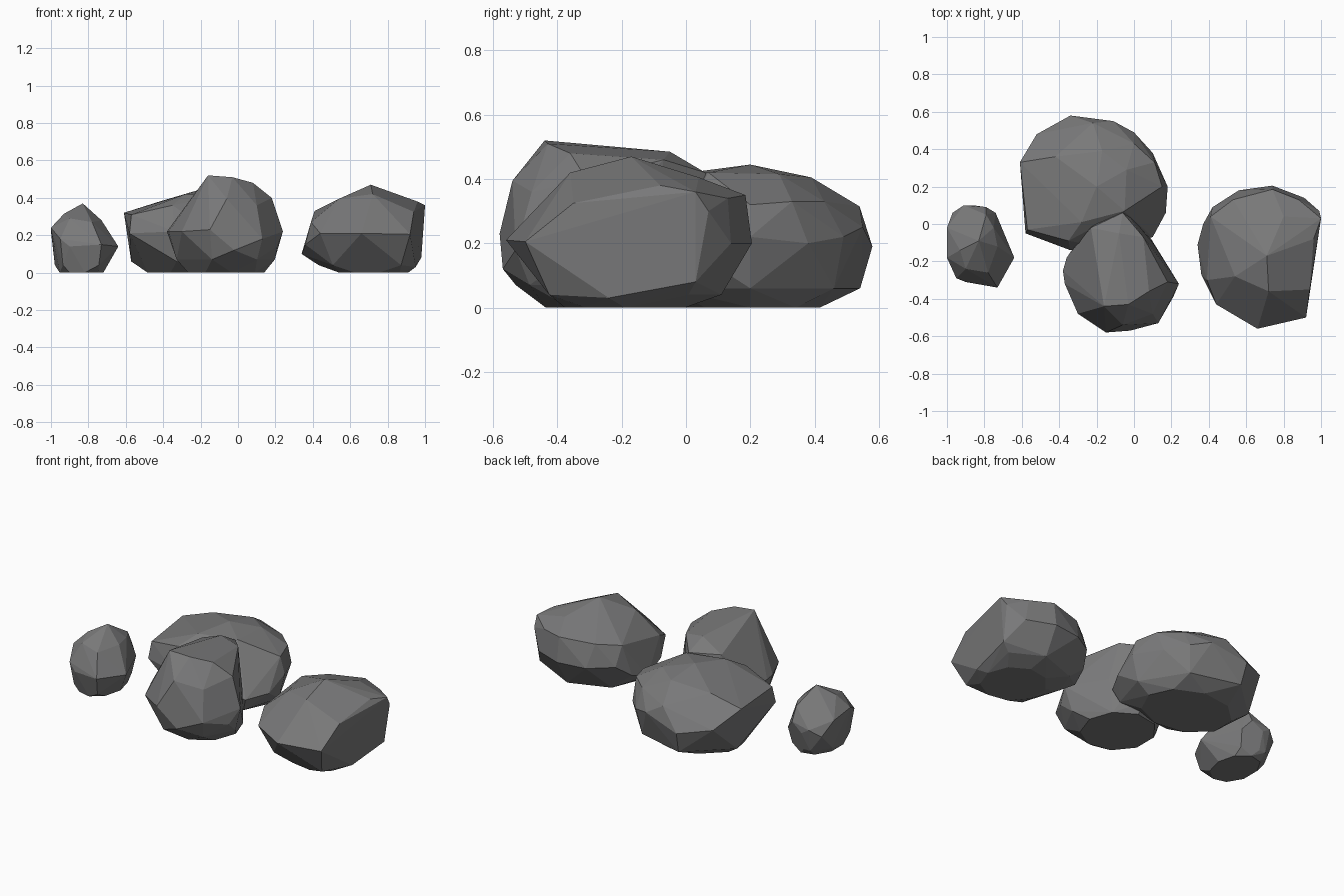
import bpy
import bmesh
import math
from mathutils import Vector

default = bpy.data.objects.get("Cube")
if default:
    bpy.data.objects.remove(default, do_unlink=True)

# One plain stone colour
stone = bpy.data.materials.new("grey_stone")
stone.use_nodes = True
stone.diffuse_color = (0.19, 0.19, 0.192, 1)
shader = stone.node_tree.nodes["Principled BSDF"]
shader.inputs["Base Color"].default_value = stone.diffuse_color
shader.inputs["Roughness"].default_value = 0.9

UNIT = 0.01  # outlines are given in hundredths


def ellipse(cx, cy, rx, ry, sides=9):
    """Flat ring of points for the resting face of a rock."""
    step = math.tau / sides
    return [Vector((cx + rx * math.cos(i * step), cy + ry * math.sin(i * step), 0))
            for i in range(sides)]


def shrink(ring, centre, factor, z):
    """Scaled copy of an outline, laid flat at another height."""
    return [Vector((centre[0] + (p.x - centre[0]) * factor,
                    centre[1] + (p.y - centre[1]) * factor, z)) for p in ring]


def rock(name, waist, crown, foot, low):
    """Chiselled boulder: hull around a waist outline, crown peaks and a flat foot."""
    waist = [Vector(p) for p in waist]
    points = waist + [Vector(p) for p in crown]
    points += ellipse(*foot)
    points += shrink(waist[::2], foot[:2], *low)

    bm = bmesh.new()
    for p in points:
        bm.verts.new(p * UNIT)
    hull = bmesh.ops.convex_hull(bm, input=bm.verts)
    spare = {g for g in hull["geom_interior"] + hull["geom_unused"]
             if isinstance(g, bmesh.types.BMVert)}
    bmesh.ops.delete(bm, geom=list(spare), context="VERTS")

    # Merge nearly flat neighbours into broad facets
    bmesh.ops.dissolve_limit(bm, angle_limit=math.radians(4),
                             verts=bm.verts, edges=bm.edges)
    bmesh.ops.recalc_face_normals(bm, faces=bm.faces)
    mesh = bpy.data.meshes.new(name)
    bm.to_mesh(mesh)
    bm.free()
    mesh.materials.append(stone)
    obj = bpy.data.objects.new(name, mesh)
    bpy.context.collection.objects.link(obj)
    return obj


# Broad rock at the back, sheared flat on its -x side and its front corner
rock("back_rock",
     waist=[(-34, 58, 19), (-11, 55, 25), (0, 49, 22), (10, 38, 20), (18, 20, 22),
            (17, 6, 15), (10, -7, 14), (-12, -13, 20), (-34, -14, 22),
            (-58, -5, 21), (-61, 33, 32), (-52, 48, 22)],
     crown=[(-20, 20, 44.5), (-17, 39, 40.5), (-28, 1, 42), (-5, 7, 42), (-4, 29, 41.5),
            (-42, 36, 38), (-22, 54, 31.5), (-57, -3, 31), (-35, -9, 36),
            (0, 43, 33), (11, 33, 33), (15, 20, 32)],
     foot=(-22, 20, 28, 22), low=(0.9, 6))

# Wide rock on the +x side with one tall cleaved face
rock("side_rock",
     waist=[(74, 20.5, 20), (91, 14, 20), (99, 7, 30), (98, 3, 8), (92, -50, 20.5),
            (66, -56, 21), (44, -43, 21), (36, -27, 15), (34, -11, 10),
            (37, 0, 14), (42, 9, 21), (56, 18, 20)],
     crown=[(71, -17, 47), (72, -36, 42), (100, 3, 36), (94, -35, 32.5), (41, 4, 33),
            (39, -30, 27), (53, 13, 34), (74, 18.5, 35), (88, 13, 34), (96, -8, 38),
            (54, -28, 39.5), (80, 4, 40.5), (95, -24, 3)],
     foot=(72, -19, 19, 19), low=(0.76, 4))

# Tall rock at the front with a sharp ridge running back from its peak
rock("front_rock",
     waist=[(-5, 8, 30), (10, -10, 22), (24, -32, 22), (21, -39, 14), (13, -53, 18),
            (-2, -57, 12), (-15, -58, 23), (-30, -48, 22), (-37, -32, 22),
            (-38, -25, 22), (-36, -18, 20), (-25, -2, 26), (-14, 6, 28)],
     crown=[(-16, -44, 52), (-3, -43, 51), (8, -36, 48), (5, -7, 46), (-8, -5, 48.5),
            (-23, -2, 42), (-6, 6, 42), (18, -31, 40), (-6, -54, 39.5), (10, -48, 36)],
     foot=(-7, -22, 21, 22), low=(0.86, 7))

# Small upright rock on the -x side
rock("small_rock",
     waist=[(-86, 10, 15), (-79, 9, 20), (-74, 6, 14), (-64, -18, 14), (-73, -34, 15),
            (-90, -31, 14), (-95, -29, 18), (-100, -18, 24), (-100, -2, 22),
            (-97, 6, 14), (-91, 10, 18)],
     crown=[(-83, -9, 37), (-73, -12, 28), (-78, -26, 27), (-90, -24, 29),
            (-93, -14, 31.5), (-79, 5, 28), (-75, -2, 28)],
     foot=(-84, -12, 12, 17), low=(0.87, 4))
